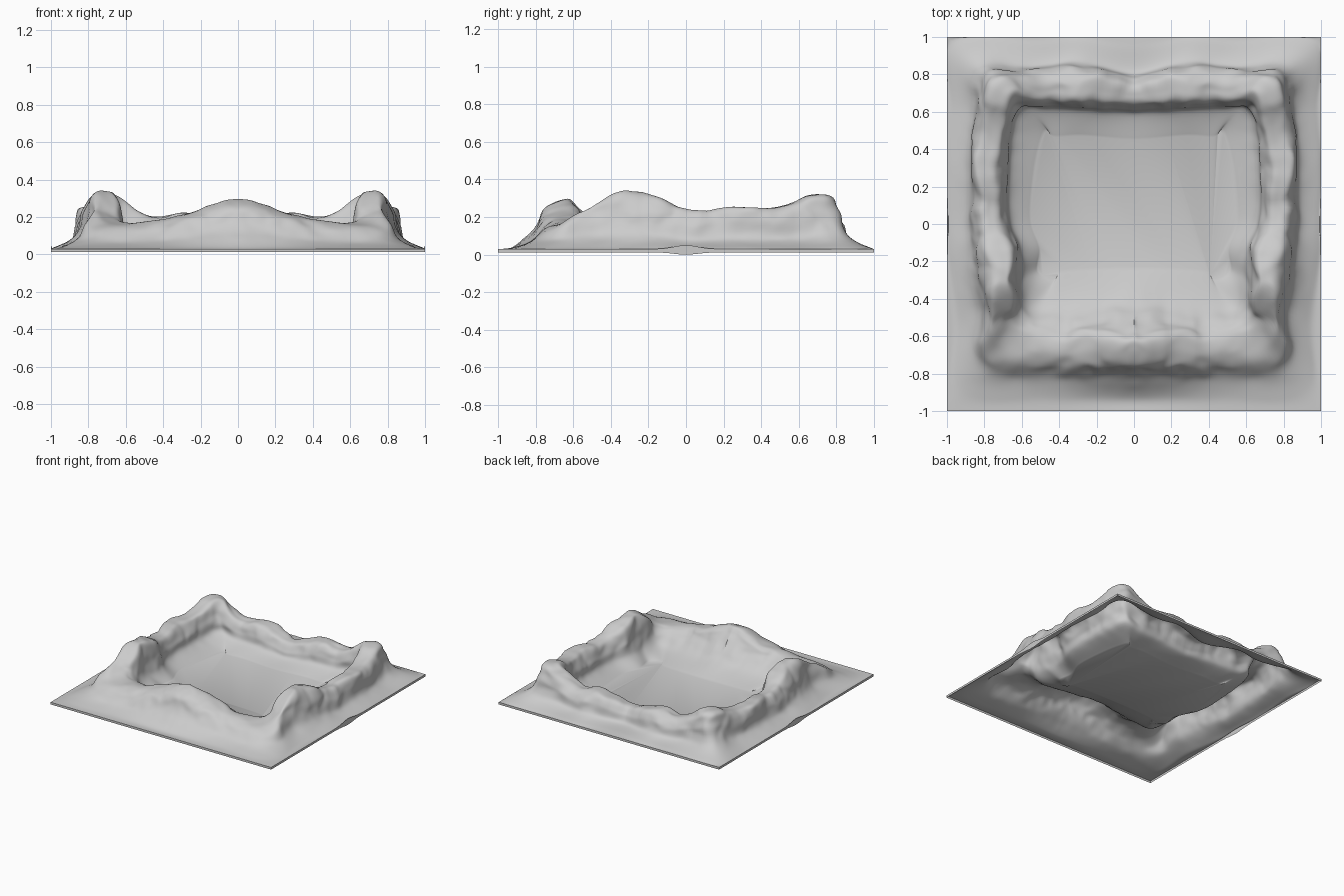
import bpy, bmesh, math
from mathutils import Vector, noise

if "Cube" in bpy.data.objects:
    bpy.data.objects.remove(bpy.data.objects["Cube"])

SUB_ALONG, SUB_ACROSS = 12, 7
FLOOR_Z, PLATE_Z, SKIRT_Z = 0.012, 0.03, 0.012

# Ridge stations, right half, front centre round to back centre:
# ridge x, y, border x, y, crest z, half width out, in, foot distance out, in
STATIONS = [
    (0.00, -.63, 0.00, -1, .305, .14, .09, .30, .40),
    (0.20, -.63, 0.22, -1, .250, .14, .09, .30, .40),
    (0.43, -.63, 0.48, -1, .190, .13, .09, .30, .39),
    (0.65, -.57, 1.00, -1, .185, .18, .09, .42, .36),
    (0.69, -.36, 1, -.55, .325, .13, .08, .29, .21),
    (0.71, -.15, 1, -.18, .305, .13, .09, .27, .21),
    (0.77, 0.03, 1, 0.03, .235, .09, .09, .21, .22),
    (0.77, 0.30, 1, 0.32, .250, .10, .09, .22, .24),
    (0.75, 0.53, 1, 0.62, .265, .09, .09, .23, .27),
    (0.69, 0.71, 1.00, 1, .325, .13, .10, .36, .31),
    (0.47, 0.72, 0.52, 1, .205, .10, .09, .25, .26),
    (0.28, 0.73, 0.28, 1, .225, .11, .10, .25, .26),
    (0.00, 0.69, 0.00, 1, .155, .09, .08, .25, .24),
]


def section(s):
    """Cross-section of the ridge, from plate edge to basin floor."""
    c, b = Vector(s[:2]), Vector(s[2:4])
    top, wo, wi, fo, fi = s[4:]
    d = (b - c).normalized()
    if c.y > -.5:   # steep cliff on the sides and back
        prof = [(fo, .036), (wo + (fo - wo) * .22, top * .33), (wo, top * .72),
                (wo * .62, top * .97), (0, top), (-wi * .6, top * .94),
                (-wi, top * .63), (-wi - (fi - wi) * .18, top * .3), (-fi, FLOOR_Z)]
    else:           # gentle slope at the front
        prof = [(fo, .036), (wo + (fo - wo) * .42, top * .38), (wo, top * .74),
                (wo * .5, top * .94), (0, top), (-wi * .5, top * .93),
                (-wi, top * .74), (-wi - (fi - wi) * .35, top * .32), (-fi, FLOOR_Z)]
    pts = [Vector((b.x, b.y, PLATE_Z))]
    return pts + [Vector((*(c + d * r), z)) for r, z in prof]


def catmull(p, t, i):
    a, b, c, d = p[max(i - 1, 0)], p[i], p[i + 1], p[min(i + 2, len(p) - 1)]
    return .5 * (2 * b + (c - a) * t + (2 * a - 5 * b + 4 * c - d) * t * t
                 + (3 * b - a - 3 * c + d) * t ** 3)


def smooth_path(p, n):
    out = [catmull(p, k / n, i) for i in range(len(p) - 1) for k in range(n)]
    return out + [p[-1].copy()]


def rough(p):
    """Rocky lumps, strongest on the high ground."""
    m = min(max((p.z - .035) / .12, 0), 1)
    s = Vector((abs(p.x), p.y, p.z))
    n = noise.noise_vector(s * 6) * .024 + noise.noise_vector(s * 13) * .01
    if abs(p.x) < 1e-5:
        n.x = 0
    return p + Vector((n.x, n.y, n.z * .6)) * m


# Loft the sections along the ridge, keeping the plate edge straight
sections = [section(s) for s in STATIONS]
columns = []
for j in range(len(sections[0])):
    line = [s[j] for s in sections]
    if j == 0:
        col = [line[i].lerp(line[i + 1], k / SUB_ALONG)
               for i in range(len(line) - 1) for k in range(SUB_ALONG)] + [line[-1]]
    else:
        mirrored = [Vector((-line[1].x, *line[1].yz))] + line + [Vector((-line[-2].x, *line[-2].yz))]
        col = smooth_path(mirrored, SUB_ALONG)[SUB_ALONG:-SUB_ALONG]
    columns.append(col)

rows = []
for i in range(len(columns[0])):
    row = [rough(p) for p in smooth_path([c[i] for c in columns], SUB_ACROSS)]
    for p in row:
        p.x, p.y = max(min(p.x, 1), 0), max(min(p.y, 1), -1)
        p.z = max(p.z, FLOOR_Z)
    # small swelling at the middle of each side edge
    g = math.exp(-(row[0].y / .09) ** 2) if row[0].x > .99 else 0
    for k in range(5):
        row[k].z += .02 * g * (1 - k / 5)
    low = Vector((row[0].x, row[0].y, SKIRT_Z * (1 - g)))
    rows.append([low] + row)

# Mirror into a closed loop of rows
loop = rows + [[Vector((-p.x, p.y, p.z)) for p in r] for r in rows[-2:0:-1]]

bm = bmesh.new()
grid = [[bm.verts.new(p) for p in r] for r in loop]
for i, r in enumerate(grid):
    nxt = grid[(i + 1) % len(grid)]
    for k in range(len(r) - 1):
        bm.faces.new((r[k], nxt[k], nxt[k + 1], r[k + 1]))
# Basin floor
bm.faces.new([r[-1] for r in grid])
bmesh.ops.recalc_face_normals(bm, faces=bm.faces)
if sum(f.normal.z * f.calc_area() for f in bm.faces) < 0:
    bmesh.ops.reverse_faces(bm, faces=bm.faces)

mesh = bpy.data.meshes.new("rocky_basin")
bm.to_mesh(mesh)
bm.free()
basin = bpy.data.objects.new("rocky_basin", mesh)
bpy.context.collection.objects.link(basin)
bpy.context.view_layer.objects.active = basin
basin.select_set(True)
bpy.ops.object.shade_smooth_by_angle(angle=math.radians(50))
